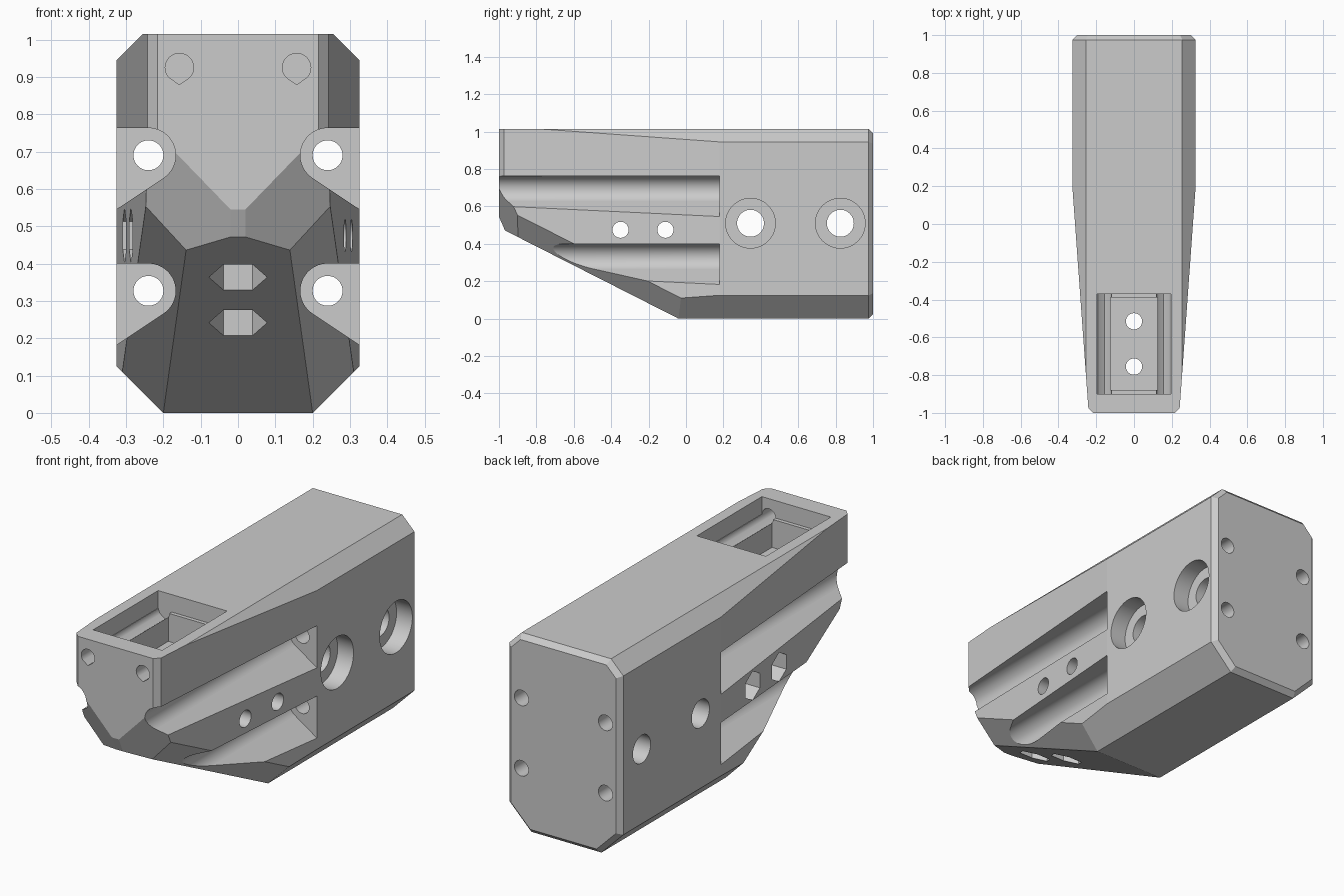
import bpy
import bmesh
from math import cos, sin, pi, radians
from mathutils import Vector

cube = bpy.data.objects.get("Cube")
if cube:
    bpy.data.objects.remove(cube, do_unlink=True)

grey = bpy.data.materials.new("plain grey")
grey.use_nodes = True
colour = (0.6, 0.6, 0.6, 1)
grey.diffuse_color = colour
grey.node_tree.nodes["Principled BSDF"].inputs["Base Color"].default_value = colour


def make_object(name, bm):
    bmesh.ops.recalc_face_normals(bm, faces=bm.faces[:])
    mesh = bpy.data.meshes.new(name)
    bm.to_mesh(mesh)
    bm.free()
    mesh.materials.append(grey)
    obj = bpy.data.objects.new(name, mesh)
    bpy.context.collection.objects.link(obj)
    return obj


def arc(cx, cy, r, start=0, end=360, n=48):
    full = end - start == 360
    steps = n if full else n - 1
    angles = [radians(start + (end - start) * i / steps) for i in range(n)]
    return [(cx + r * cos(a), cy + r * sin(a)) for a in angles]


def box(a, b, c, d):
    return [(a, c), (b, c), (b, d), (a, d)]


# Convex block, shaved by planes on both sides
bm = bmesh.new()
bmesh.ops.create_cube(bm, size=1)
for v in bm.verts:
    v.co = Vector((v.co.x * 0.65, v.co.y * 2, (v.co.z + 0.5) * 1.015))
planes = [
    ((0.325, 0.18, 0), (1.18, -0.085, 0)),          # tapered flank
    ((0.255, 0, 1.015), (1, 0, 1)),                 # top chamfer
    ((0.2, 0, 0), (1, 0, -1)),                      # bottom chamfer
    ((0, -0.04, 0), (0, -0.508, -1)),               # sloping underside
    ((0, -1, 0.545), (0, -0.08, -0.035)),           # nose tip
    ((0.02, -1, 0.545), (0.543, -1.2, -0.525)),     # nose cheek
    ((0.2, -0.04, 0), (0.1, -0.0545, -0.0933)),     # underside corner
    ((0.215, -1, 0), (1, -1, 0)),                   # front edge
    ((0.3, 1, 0), (1, 1, 0)),                       # back edges
    ((0, 1, 0.99), (0, 1, 1)),
    ((0, 1, 0.025), (0, 1, -1)),
    ((0.22, 1, 1.015), (0.707, 1, 0.707)),
    ((0.165, 1, 0), (0.707, 1, -0.707)),
]
for point, normal in planes:
    for side in ((1, -1) if normal[0] else (1,)):
        flip = Vector((side, 1, 1))
        cut = bmesh.ops.bisect_plane(
            bm, geom=bm.verts[:] + bm.edges[:] + bm.faces[:], dist=1e-5,
            plane_co=Vector(point) * flip, plane_no=Vector(normal) * flip,
            clear_outer=True)
        edges = [e for e in cut["geom_cut"]
                 if isinstance(e, bmesh.types.BMEdge) and e.is_boundary]
        if edges:
            bmesh.ops.contextual_create(bm, geom=edges)
block = make_object("mount_block", bm)


def carve(outline, axis, low, high):
    """Cut a prism of the outline, running along the axis, from the block."""
    place = {"x": lambda u, v, t: (t, u, v),
             "y": lambda u, v, t: (u, t, v),
             "z": lambda u, v, t: (u, v, t)}[axis]
    bm = bmesh.new()
    ends = [[bm.verts.new(place(u, v, t)) for u, v in outline] for t in (low, high)]
    bm.faces.new(ends[0])
    bm.faces.new(ends[1])
    for i in range(len(outline)):
        j = (i + 1) % len(outline)
        bm.faces.new((ends[0][i], ends[0][j], ends[1][j], ends[1][i]))
    cutter = make_object("cutter", bm)
    cutter.hide_render = True
    mod = block.modifiers.new("carve", "BOOLEAN")
    mod.operation = "DIFFERENCE"
    mod.solver = "EXACT"
    mod.object = cutter
    bpy.context.view_layer.objects.active = block
    bpy.ops.object.modifier_apply(modifier=mod.name)
    bpy.data.objects.remove(cutter, do_unlink=True)


# Screw channels along the flanks, with bores to the back
for side in (1, -1):
    for z in (0.69, 0.327):
        groove = [(0.4, z + 0.073)] + arc(0.24, z, 0.073, 90, 236.4, 24)
        groove.append((0.4, z - 0.194))
        carve([(side * u, v) for u, v in groove], "y", -1.1, 0.18)
        carve(arc(side * 0.24, z, 0.04), "y", 0.1, 1.1)

# Counterbored cross holes
for y in (0.345, 0.825):
    carve(arc(y, 0.51, 0.072), "x", -0.5, 0.5)
    carve(arc(y, 0.51, 0.133), "x", 0.235, 0.5)

# Small cross bolts with hexagonal nut pockets
for y in (-0.35, -0.11):
    carve(arc(y, 0.475, 0.043), "x", -0.5, 0.5)
    carve(arc(y, 0.475, 0.075, 30, 390, 6), "x", -0.5, -0.17)

# Top pocket with a deeper well
carve(box(-0.197, 0.197, -0.9, -0.37), "z", 0.925, 1.2)
carve(box(-0.125, 0.125, -0.88, -0.39), "z", 0.78, 1.2)

# Teardrop bores from the front into the pocket
for x in (-0.157, 0.157):
    drop = arc(x, 0.925, 0.038, -45, 225, 36) + [(x, 0.925 - 0.038 * 2 ** 0.5 + 0.008)]
    carve(drop, "y", -1.1, -0.37)

# Vertical bolts with nut pockets on the underside
for y in (-0.755, -0.515):
    carve(arc(0, y, 0.043), "z", -0.1, 0.9)
    carve(arc(0, y, 0.078, 0, 360, 6), "z", -0.1, 0.5)

# Smooth the round walls, keep the large planes flat
block.select_set(True)
bpy.context.view_layer.objects.active = block
bpy.ops.object.shade_smooth_by_angle(angle=radians(20))
for face in block.data.polygons:
    if face.area > 0.03:
        face.use_smooth = False
